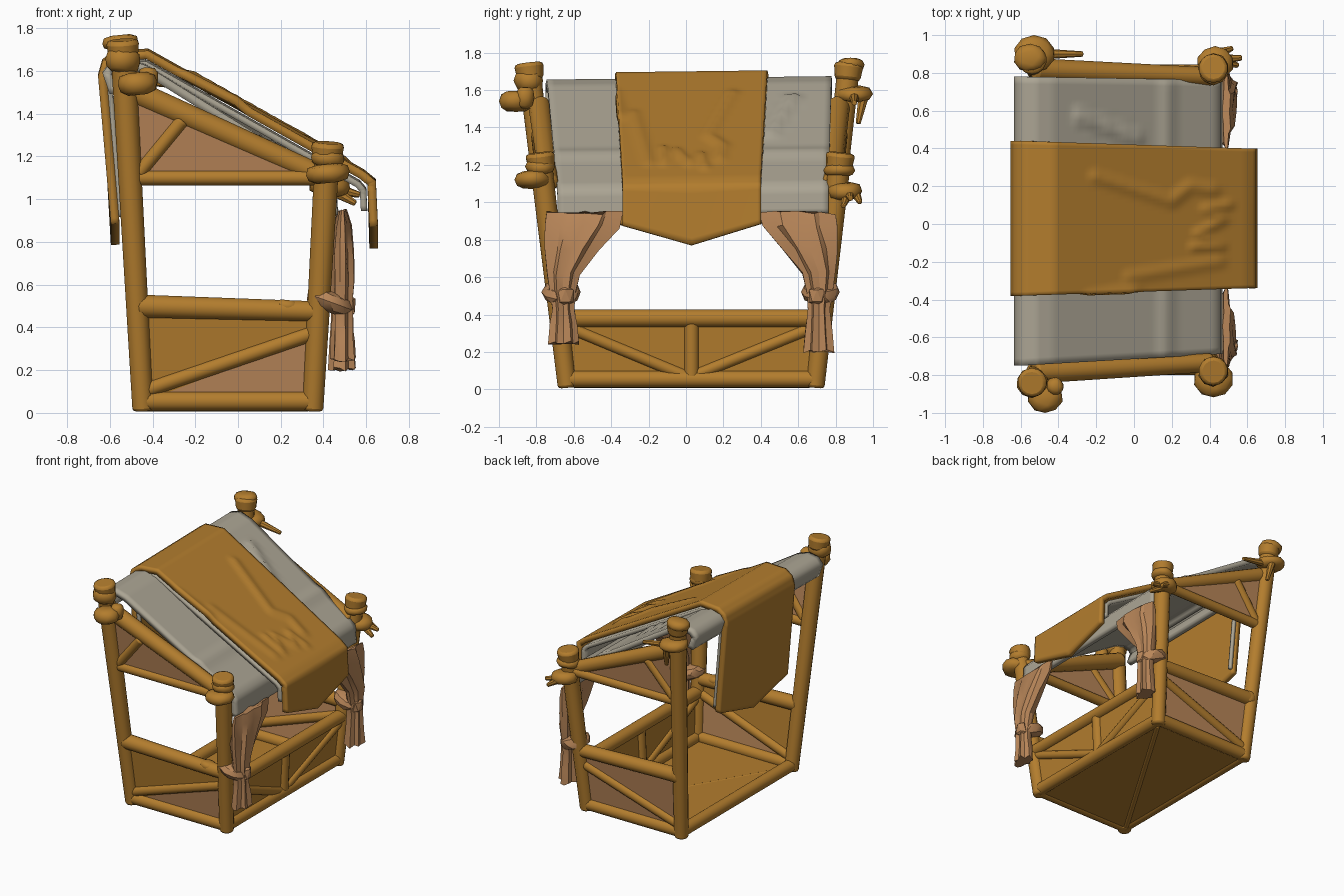
import bpy, bmesh, math, random
from mathutils import Vector, Matrix

if "Cube" in bpy.data.objects:
    bpy.data.objects.remove(bpy.data.objects["Cube"])

random.seed(4)


def material(name, col):
    m = bpy.data.materials.new(name)
    m.diffuse_color = (*col, 1)
    m.use_nodes = True
    m.node_tree.nodes["Principled BSDF"].inputs["Base Color"].default_value = m.diffuse_color
    return m


GOLD = material("golden_wood", (0.45, 0.205, 0.027))
GREY = material("grey_cloth", (0.41, 0.375, 0.295))
TAN = material("tan_cloth", (0.485, 0.24, 0.1))


def finish(name, bm, mat, angle=40):
    me = bpy.data.meshes.new(name)
    bm.to_mesh(me)
    bm.free()
    if angle:
        me.shade_smooth()
        me.set_sharp_from_angle(angle=math.radians(angle))
    me.materials.append(mat)
    ob = bpy.data.objects.new(name, me)
    bpy.context.collection.objects.link(ob)
    return ob


def beam(name, a, b, r1, r2=None, mat=GOLD, sides=14):
    a, b = Vector(a), Vector(b)
    d = b - a
    bm = bmesh.new()
    rot = Vector((0, 0, 1)).rotation_difference(d).to_matrix().to_4x4()
    bmesh.ops.create_cone(bm, cap_ends=True, segments=sides, radius1=r1, radius2=r2 or r1,
                          depth=d.length, matrix=Matrix.Translation((a + b) / 2) @ rot)
    ob = finish(name, bm, mat)
    bev = ob.modifiers.new("worn_ends", 'BEVEL')
    bev.width, bev.segments, bev.limit_method = min(r1, r2 or r1) * 0.3, 2, 'ANGLE'
    bev.angle_limit = math.radians(45)
    return ob


def lump(name, c, radii, mat=GOLD, tilt=0.0, sub=2, angle=60):
    bm = bmesh.new()
    bmesh.ops.create_icosphere(bm, subdivisions=sub, radius=1)
    for v in bm.verts:
        v.co *= random.uniform(0.94, 1.04)
        v.co.z = max(-0.8, min(0.8, v.co.z * 1.15))
    bmesh.ops.transform(bm, verts=bm.verts, matrix=Matrix.Translation(c)
                        @ Matrix.Rotation(tilt, 4, 'Y') @ Matrix.Diagonal((*radii, 1)))
    return finish(name, bm, mat, angle)


def panel(name, pts, mat):
    bm = bmesh.new()
    bm.faces.new([bm.verts.new(p) for p in pts])
    ob = finish(name, bm, mat, 0)
    s = ob.modifiers.new("thickness", 'SOLIDIFY')
    s.thickness, s.offset = 0.02, 0


def ridge(x, y, line, w, h):
    """Height of a cloth fold running along a polyline seen from above."""
    p, best = Vector((x, y)), 9
    for a, b in zip(line, line[1:]):
        a, b = Vector(a), Vector(b)
        t = max(0, min(1, (p - a).dot(b - a) / (b - a).length_squared))
        best = min(best, (p - a - (b - a) * t).length)
    return h * max(0, 1 - best / w)


def sheet(name, profile, back_y, front_y, thick, mat, folds=(), point=0.0, cols=40):
    """Cloth draped along an x-z profile, from y0 to y1, with folds and pointed ends."""
    path = []
    for a, b in zip(profile, profile[1:]):
        a, b = Vector(a), Vector(b)
        n = max(1, round((b - a).length / 0.025))
        path += [a.lerp(b, i / n) for i in range(n)]
    path.append(Vector(profile[-1]))
    bm, grid = bmesh.new(), []
    for p in path:
        t = max(0, min(1, (p.x + 0.6) / 1.2))
        y0 = back_y[0] + (front_y[0] - back_y[0]) * t
        y1 = back_y[1] + (front_y[1] - back_y[1]) * t
        row = []
        for j in range(cols + 1):
            v = j / cols
            y = y0 + (y1 - y0) * v
            z = p.y + 0.012 * y
            if abs(p.x) < 0.55:
                z += sum(ridge(p.x, y, *f) for f in folds)
            drop = (1.1 - p.y) / 0.22
            z -= point * max(0, drop) * (1 - abs(2 * v - 1))
            row.append(bm.verts.new((p.x, y, z)))
        grid.append(row)
    for r, q in zip(grid, grid[1:]):
        for j in range(cols):
            bm.faces.new((r[j], q[j], q[j + 1], r[j + 1]))
    ob = finish(name, bm, mat, 60)
    s = ob.modifiers.new("thickness", 'SOLIDIFY')
    s.thickness, s.offset = thick, -1


# four leaning posts with wide heads
POSTS = {}
for side, yb, yt in (("left", -0.635, -0.84), ("right", 0.69, 0.87)):
    POSTS["tall", side] = (Vector((-0.445, yb, 0.01)), Vector((-0.54, yt, 1.73)))
    POSTS["short", side] = (Vector((0.35, yb, 0.01)), Vector((0.42, yt + (0.06 if yt < 0 else -0.045), 1.25)))
for (kind, side), (a, b) in POSTS.items():
    beam(f"{kind}_post_{side}", a, b, 0.05, 0.06)
    d = (b - a).normalized()
    beam(f"{kind}_post_head_{side}", b - d * 0.08, b + d * 0.015, 0.068, 0.08)


def at(kind, side, z, dx=0.0):
    a, b = POSTS[kind, side]
    return a.lerp(b, (z - a.z) / (b.z - a.z)) + Vector((dx, 0, 0))


# side frames: rails, braces and infill panels
for side in ("left", "right"):
    T = lambda z, dx=0.0: at("tall", side, z, dx)
    S = lambda z, dx=0.0: at("short", side, z, dx)
    inward = Vector((0, 0.03 if side == "left" else -0.03, 0))
    beam(f"base_rail_{side}", T(0.055), S(0.055), 0.046)
    beam(f"waist_rail_{side}", T(0.5), S(0.475), 0.055, 0.048)
    beam(f"lower_brace_{side}", T(0.1), S(0.38), 0.036)
    beam(f"rafter_{side}", T(1.52) + inward, S(1.1) + inward, 0.06, 0.05)
    beam(f"tie_rail_{side}", T(1.1), S(1.1), 0.036)
    beam(f"upper_brace_{side}", T(1.12, 0.04), T(1.37, 0.26), 0.033)
    panel(f"gable_panel_{side}", [T(1.5), T(1.1), S(1.1)], TAN)
    panel(f"lower_panel_{side}", [T(0.05), S(0.05), S(0.37)], TAN)
    panel(f"middle_panel_{side}", [T(0.05), S(0.37), S(0.48), T(0.5)], GOLD if side == "left" else TAN)

# counter side: rails, middle stud, two braces, panel
A = lambda z, dx=0.0: at("short", "left", z, dx)
B = lambda z, dx=0.0: at("short", "right", z, dx)
beam("counter_rail", A(0.38), B(0.38), 0.048)
beam("counter_base_rail", A(0.055), B(0.055), 0.046)
beam("counter_stud", (0.355, 0.03, 0.05), (0.37, 0.03, 0.38), 0.04)
beam("counter_brace_left", A(0.35), (0.355, 0.0, 0.07), 0.032)
beam("counter_brace_right", (0.355, 0.06, 0.08), B(0.35), 0.032)
panel("counter_panel", [A(0.05), B(0.05), B(0.38), A(0.38)], GOLD)

# open side sill and floor with a diagonal joist
beam("rear_base_rail", at("tall", "left", 0.055), at("tall", "right", 0.055), 0.046)
panel("floor", [(-0.45, -0.635, 0.03), (0.36, -0.635, 0.03), (0.36, 0.69, 0.03), (-0.45, 0.69, 0.03)], GOLD)
beam("floor_joist", (-0.43, -0.6, 0.025), (0.33, 0.66, 0.025), 0.018)

# knotted lashings on the posts
KNOTS = [((-0.54, -0.84, 1.65), (0.085, 0.08, 0.07)), ((-0.47, -0.91, 1.54), (0.095, 0.095, 0.065)),
         ((-0.42, -0.86, 1.56), (0.05, 0.05, 0.07)), ((0.42, -0.82, 1.12), (0.105, 0.1, 0.055)),
         ((-0.53, 0.9, 1.58), (0.11, 0.1, 0.05)), ((-0.55, 0.88, 1.735), (0.09, 0.075, 0.042)),
         ((0.43, 0.85, 1.06), (0.1, 0.095, 0.055)), ((0.42, 0.82, 1.17), (0.085, 0.085, 0.04)),
         ((0.23, -0.69, 0.5), (0.065, 0.05, 0.035)), ((-0.45, 0.74, 0.5), (0.065, 0.06, 0.06)),
         ((0.42, -0.78, 1.19), (0.08, 0.08, 0.05))]
for i, (c, r) in enumerate(KNOTS):
    lump(f"post_knot_{i + 1}", c, r, tilt=0.1 * (-1) ** i)
for i, (a, b) in enumerate([((-0.5, 0.9, 1.57), (-0.27, 0.9, 1.53)), ((-0.5, 0.95, 1.57), (-0.48, 0.92, 1.42)),
                            ((0.45, 0.87, 1.05), (0.57, 0.88, 1.02)), ((0.45, 0.86, 1.04), (0.55, 0.84, 0.98)),
                            ((0.43, 0.9, 1.06), (0.52, 0.93, 1.0))]):
    beam(f"rope_tail_{i + 1}", a, b, 0.03, 0.014, sides=8)

# grey roof cloth, short drop at the rear, longer drop over the counter
sheet("roof_cloth", [(-0.6, 1.5), (-0.635, 1.6), (-0.6, 1.645), (-0.52, 1.665), (-0.43, 1.635), (0.43, 1.1),
                     (0.46, 1.06), (0.468, 0.935)],
      (-0.75, 0.78), (-0.68, 0.76), 0.04, GREY,
      [([(0.17, -0.75), (0.18, 0.75)], 0.06, 0.018), ([(-0.29, 0.57), (0.02, 0.45)], 0.045, 0.035)])

# golden runner over the roof with a grey lining and grey rear edging
BACK, FRONT = (-0.38, 0.44), (-0.34, 0.4)
sheet("runner", [(-0.595, 0.89), (-0.655, 1.58), (-0.635, 1.65), (-0.58, 1.69), (-0.42, 1.7), (0.59, 1.135),
                 (0.645, 1.09), (0.655, 0.88)],
      BACK, FRONT, 0.04, GOLD,
      [([(-0.2, 0.25), (0.2, 0.12), (0.3, 0.2), (0.42, 0.18)], 0.05, 0.018),
       ([(0.5, 0.1), (0.38, 0.08), (0.47, 0.02), (0.34, -0.05), (0.46, -0.12), (0.32, -0.12)], 0.04, 0.018),
       ([(0.45, -0.2), (-0.02, -0.28)], 0.05, 0.014), ([(-0.22, -0.4), (0, -0.36)], 0.06, 0.02)], 0.11)
sheet("runner_lining", [(-0.59, 1.61), (-0.55, 1.645), (-0.43, 1.65), (0.57, 1.085), (0.6, 1.05), (0.605, 0.95)],
      BACK, FRONT, 0.03, GREY, cols=12)
for name, y0, y1 in (("left", -0.378, -0.355), ("right", 0.415, 0.438)):
    sheet(f"rear_edging_{name}", [(-0.56, 0.92), (-0.617, 1.57)], (y0, y1), (y0, y1), 0.025, GREY, cols=1)

# tied-back curtains: pleated rings (z, centre y, half width, half depth)
RINGS = [(0.945, 0.54, 0.21, 0.02), (0.87, 0.555, 0.205, 0.04), (0.75, 0.61, 0.15, 0.05), (0.62, 0.655, 0.09, 0.05),
         (0.52, 0.66, 0.07, 0.045), (0.43, 0.655, 0.06, 0.045), (0.34, 0.655, 0.075, 0.05), (0.24, 0.655, 0.085, 0.055)]
for side, s, shift, low in (("left", -1, 0.0, 0.01), ("right", 1, 0.055, -0.035)):
    bm, rings, n = bmesh.new(), [], 14
    for z, yc, w, d in RINGS:
        ring = []
        for k in range(n):
            a = 2 * math.pi * k / n
            f = (1.05 if k % 2 else 0.74) * random.uniform(0.88, 1.06)
            if abs(math.sin(a)) > 0.9:
                f = 1.0
            zz = z + (low if z < 0.4 else 0) + random.uniform(-0.012, 0.01)
            ring.append(bm.verts.new((0.49 + d * 1.15 * f * math.cos(a), s * (yc + shift) + w * f * math.sin(a), zz)))
        rings.append(ring)
    for p, q in zip(rings, rings[1:]):
        for k in range(n):
            bm.faces.new((p[k], q[k], q[(k + 1) % n], p[(k + 1) % n]))
    bm.faces.new(rings[0])
    bm.faces.new(rings[-1][::-1])
    bmesh.ops.recalc_face_normals(bm, faces=bm.faces)
    finish(f"curtain_{side}", bm, TAN, 25)
    lump(f"curtain_tie_{side}", (0.43, s * (0.665 + shift), 0.52), (0.115, 0.105, 0.06), TAN, 0.35, 2, 25)
    lump(f"curtain_tie_knot_{side}", (0.52, s * (0.645 + shift), 0.5), (0.035, 0.05, 0.065), TAN, 0.0, 1, 25)
